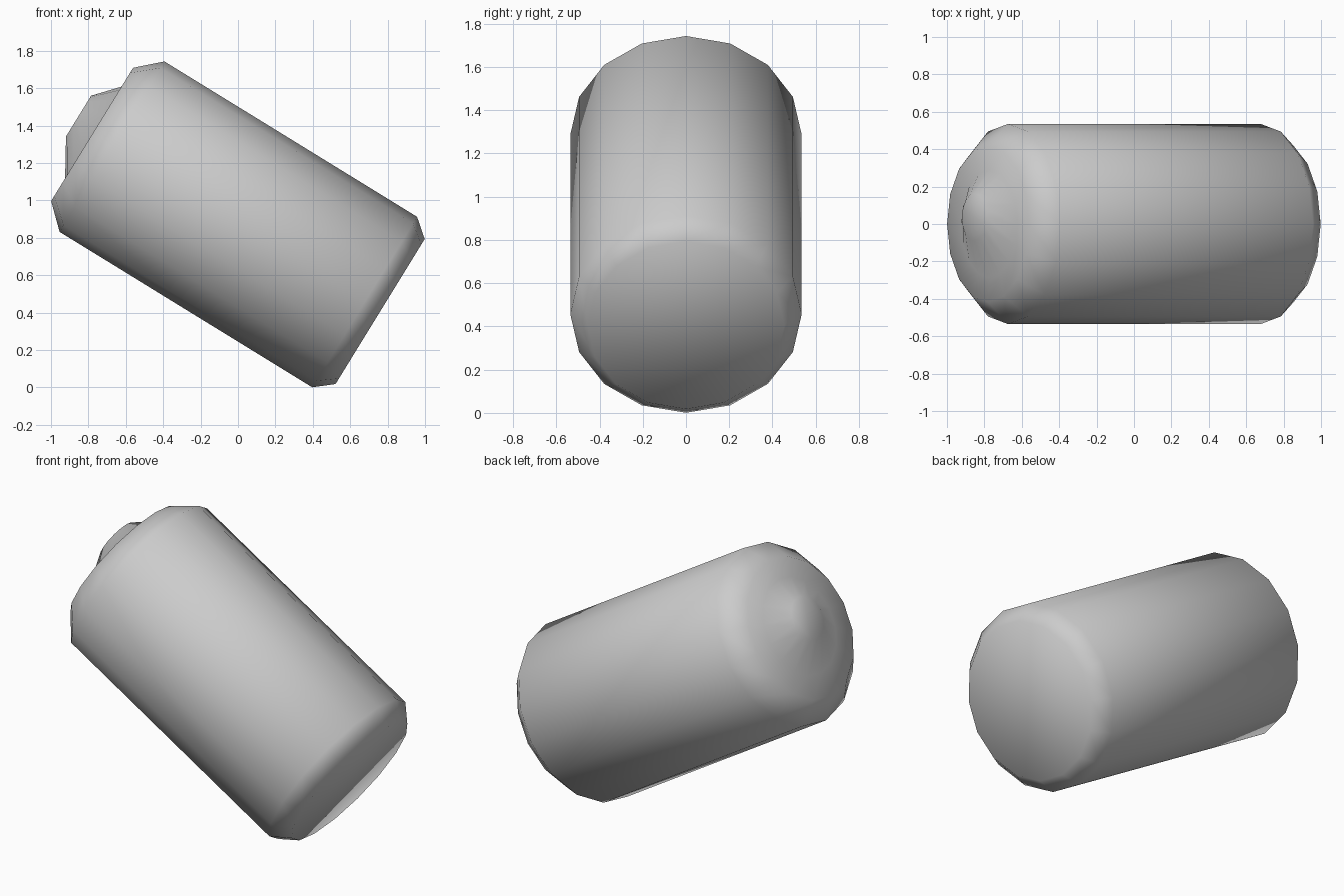
import bpy, bmesh, math
from mathutils import Vector

if "Cube" in bpy.data.objects:
    bpy.data.objects.remove(bpy.data.objects["Cube"])

# Tilted frame: U runs along the body axis, V across it, W sideways
U = Vector((-0.852, 0, 0.524)).normalized()
V = Vector((U.z, 0, -U.x))
W = Vector((0, 1, 0))
ORIGIN = V * 0.745 + Vector((0.005, 0, -0.005))


def lathe(name, rings, sides=16):
    """Loft rings given as (height, radius, v offset, w offset) and cap both ends."""
    bm = bmesh.new()
    loops = []
    for h, r, dv, dw in rings:
        loop = []
        for i in range(sides):
            a = math.tau * i / sides
            p = ORIGIN + U * h + V * (dv + r * math.cos(a)) + W * (dw + r * math.sin(a))
            loop.append(bm.verts.new(p))
        loops.append(loop)
    for a, b in zip(loops, loops[1:]):
        for i in range(sides):
            j = (i + 1) % sides
            bm.faces.new((a[i], a[j], b[j], b[i]))
    bm.faces.new(loops[0][::-1])
    bm.faces.new(loops[-1])
    bmesh.ops.recalc_face_normals(bm, faces=bm.faces[:])
    for f in bm.faces:
        f.smooth = True
    mesh = bpy.data.meshes.new(name)
    bm.to_mesh(mesh)
    bm.free()
    obj = bpy.data.objects.new(name, mesh)
    bpy.context.collection.objects.link(obj)
    return obj


# Canister with chamfered ends and a slightly off-centre raised cap, one shell
lathe("canister", [
    (-0.428, 0.455, 0, 0),       # flat bottom
    (-0.331, 0.535, 0, 0),       # lower wall
    (1.255, 0.535, 0, 0),        # upper wall
    (1.380, 0.418, 0, 0),        # shoulder rim
    (1.380, 0.288, 0.012, 0),    # foot of the raised cap
    (1.493, 0.128, 0.045, 0.035),  # top of the raised cap
])
